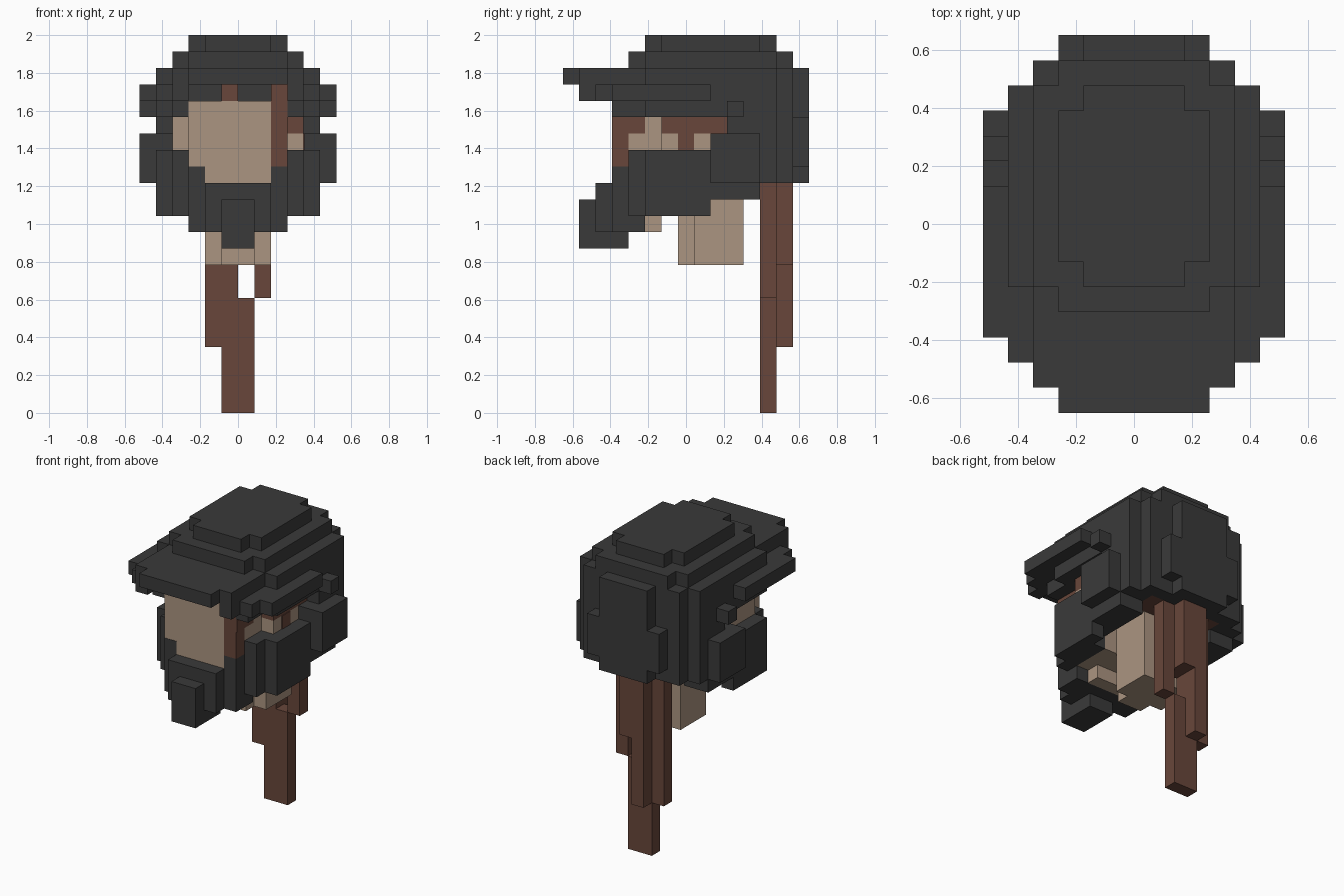
import bpy
import bmesh
from mathutils import Matrix, Vector

cube = bpy.data.objects.get("Cube")
if cube:
    bpy.data.objects.remove(cube, do_unlink=True)

UNIT = 2 / 23          # edge of one voxel
DEPTH_CENTRE = 7.5     # y is counted in voxels from the front


def material(name, colour):
    mat = bpy.data.materials.new(name)
    mat.use_nodes = True
    mat.diffuse_color = (*colour, 1)
    shader = next(n for n in mat.node_tree.nodes if n.type == 'BSDF_PRINCIPLED')
    shader.inputs["Base Color"].default_value = (*colour, 1)
    return mat


DARK = material("charcoal", (.042, .042, .042))
SKIN = material("skin tan", (.41, .30, .22))
HAIR = material("hair brown", (.14, .062, .043))


def add_box(bm, x, y, z):
    low, high = (Vector(corner) for corner in zip(x, y, z))
    middle = (low + high) / 2 - Vector((0, DEPTH_CENTRE, 0))
    matrix = Matrix.Translation(middle * UNIT) @ Matrix.Diagonal((*((high - low) * UNIT), 1))
    bmesh.ops.create_cube(bm, size=1, matrix=matrix)


def block(name, mat, x, y, z, paired=False):
    """One voxel block; paired blocks also get a copy on the other side."""
    bm = bmesh.new()
    add_box(bm, x, y, z)
    if paired:
        add_box(bm, (-x[1], -x[0]), y, z)
    mesh = bpy.data.meshes.new(name)
    bm.to_mesh(mesh)
    bm.free()
    mesh.materials.append(mat)
    obj = bpy.data.objects.new(name, mesh)
    bpy.context.collection.objects.link(obj)


def wide(name, mat, half, y, z):
    block(name, mat, x=(-half, half), y=y, z=z)


def pair(name, mat, x, y, z):
    block(name, mat, x=x, y=y, z=z, paired=True)


# Crown: stepped tiers
wide("crown_top_long", DARK, half=2, y=(5, 13), z=(22, 23))
wide("crown_top_wide", DARK, half=3, y=(6, 12), z=(22, 23))
wide("crown_middle_long", DARK, half=3, y=(4, 14), z=(21, 22))
wide("crown_middle_wide", DARK, half=4, y=(5, 13), z=(21, 22))
wide("crown_base", DARK, half=5, y=(5, 13), z=(20, 21))

# Brim with drooping sides
wide("brim_front", DARK, half=3, y=(0, 14), z=(20, 21))
wide("brim_middle", DARK, half=4, y=(1, 14), z=(20, 21))
pair("brim_droop_inner", DARK, x=(3, 4), y=(1, 10), z=(19, 20))
pair("brim_droop_middle", DARK, x=(4, 5), y=(2, 10), z=(19, 20))
pair("brim_droop_outer", DARK, x=(5, 6), y=(3, 9), z=(19, 20))
wide("inner_band", DARK, half=3, y=(4, 13), z=(19, 20))

# Helmet sides and back
pair("temple_inner", DARK, x=(3, 4), y=(3, 10), z=(18, 19))
pair("temple_outer", DARK, x=(4, 5), y=(5, 10), z=(18, 19))
pair("temple_stud", DARK, x=(5, 6), y=(10, 11), z=(18, 19))
pair("helmet_side", DARK, x=(3, 5), y=(10, 13), z=(14, 20))
wide("helmet_back", DARK, half=4, y=(13, 14), z=(14, 20))
wide("back_panel_tall", DARK, half=2, y=(14, 15), z=(14, 21))
wide("back_panel_wide", DARK, half=3, y=(14, 15), z=(15, 18))
pair("ear_guard_outer", DARK, x=(5, 6), y=(9, 12), z=(14, 17))
pair("ear_guard_inner", DARK, x=(4, 5), y=(9, 12), z=(13, 17))
pair("ear_guard_lower", DARK, x=(3, 4), y=(8, 12), z=(13, 16))

# Beard: steps outward and down to the middle
pair("beard_side_outer", DARK, x=(4, 5), y=(5, 9), z=(12, 16))
pair("beard_side_inner", DARK, x=(3, 4), y=(4, 8), z=(12, 16))
pair("beard_cheek", DARK, x=(2, 3), y=(3, 5), z=(11, 15))
pair("beard_chin", DARK, x=(1, 2), y=(2, 5), z=(11, 14))
wide("beard_middle", DARK, half=1, y=(2, 5), z=(11, 14))
wide("beard_tip", DARK, half=1, y=(1, 4), z=(10, 13))

# Head and neck
block("face", SKIN, x=(-3, 2), y=(3.02, 4), z=(14, 19))
wide("head", SKIN, half=3, y=(4, 11), z=(14, 19))
block("right_cheek", SKIN, x=(-4, -3), y=(5, 10), z=(16, 18))
block("left_cheek", SKIN, x=(3, 4), y=(6, 10), z=(16, 17))
wide("jaw", SKIN, half=3, y=(5, 8), z=(12, 14))
wide("under_chin", SKIN, half=2, y=(5, 6), z=(11, 12))
wide("neck_long", SKIN, half=1, y=(7, 11), z=(9, 14))
wide("neck_wide", SKIN, half=2, y=(8, 11), z=(9, 14))

# Loose hair around the face
block("forehead_lock", HAIR, x=(-1, 0), y=(3, 4), z=(19, 20))
block("long_lock", HAIR, x=(2, 3), y=(3, 4), z=(15, 20))
block("lock_end", HAIR, x=(2, 3.05), y=(3, 5), z=(17, 18))
block("side_hair", HAIR, x=(3, 4), y=(6, 10), z=(17, 18))
block("side_hair_tip", HAIR, x=(3, 4.05), y=(7, 8), z=(16, 17))
wide("nape_hair", HAIR, half=3, y=(11, 13), z=(14, 19))

# Ponytail strands
block("ponytail_core", HAIR, x=(-1, 0), y=(12, 13), z=(0, 14))
block("ponytail_low", HAIR, x=(0, 1), y=(12, 13), z=(0, 7))
block("ponytail_high", HAIR, x=(0, 1), y=(12, 14), z=(9, 14))
block("ponytail_right", HAIR, x=(-2, -1), y=(12, 13), z=(4, 14))
block("ponytail_left", HAIR, x=(1, 2), y=(12, 13), z=(7, 14))
block("ponytail_back", HAIR, x=(-1, 0), y=(13, 14), z=(4, 14))
